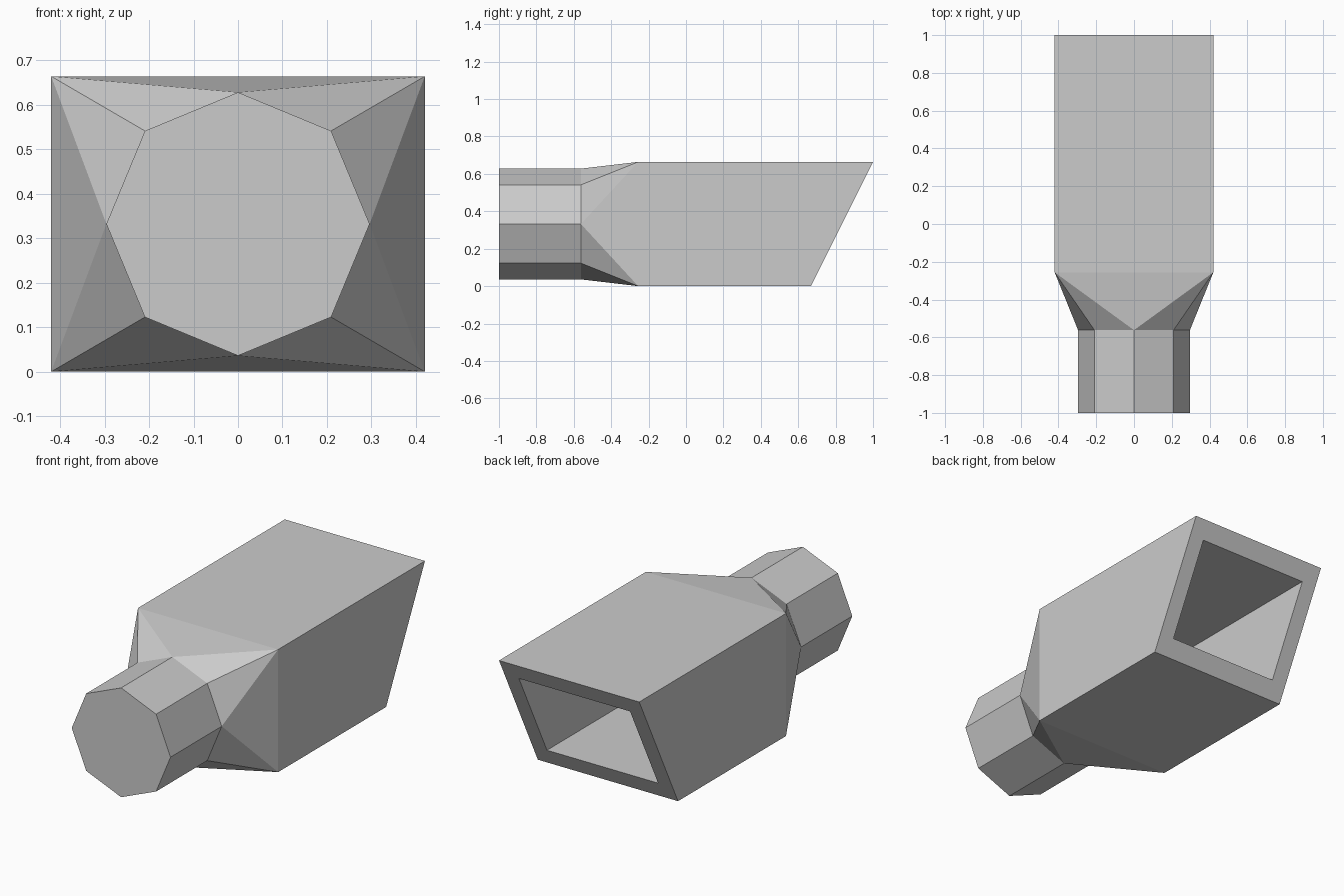
import bpy, bmesh
from math import sin, cos, pi

if "Cube" in bpy.data.objects:
    bpy.data.objects.remove(bpy.data.objects["Cube"], do_unlink=True)

HALF_W, HEIGHT = 0.42, 0.664
MID_Z = HEIGHT / 2
RADIUS = 0.296

grey = bpy.data.materials.new("plain_grey")
grey.use_nodes = True
colour = (0.6, 0.6, 0.6, 1)
grey.diffuse_color = colour
grey.node_tree.nodes["Principled BSDF"].inputs["Base Color"].default_value = colour

bm = bmesh.new()


def octagon(y):
    return [bm.verts.new((RADIUS * cos(i * pi / 4), y, MID_Z + RADIUS * sin(i * pi / 4)))
            for i in range(8)]


def rectangle(half_w, half_h, y_at):
    """Four corners; y_at gives the depth for a height, so ends can slant."""
    signs = [(1, 1), (-1, 1), (-1, -1), (1, -1)]
    return [bm.verts.new((sx * half_w, y_at(MID_Z + sz * half_h), MID_Z + sz * half_h))
            for sx, sz in signs]


def bridge(a, b):
    n = len(a)
    for i in range(n):
        j = (i + 1) % n
        bm.faces.new((a[i], a[j], b[j], b[i]))


def slant(z):
    return 1 - (HEIGHT - z) * 0.5


# Octagonal spigot with a closed front
spigot_front, spigot_back = octagon(-1), octagon(-0.562)
bm.faces.new(spigot_front)
bridge(spigot_front, spigot_back)

# Faceted transition from the octagon to the rectangular housing
box_front = rectangle(HALF_W, MID_Z, lambda z: -0.256)
for k, corner in enumerate(box_front):
    first, diagonal, last = [spigot_back[(2 * k + s) % 8] for s in range(3)]
    bm.faces.new((corner, first, diagonal))
    bm.faces.new((corner, diagonal, last))
    bm.faces.new((corner, last, box_front[(k + 1) % 4]))

# Housing, slanted rim and deep hollow
box_back = rectangle(HALF_W, MID_Z, slant)
rim = rectangle(0.333, 0.24, slant)
hollow_end = rectangle(0.333, 0.24, lambda z: -0.2)
bridge(box_front, box_back)
bridge(box_back, rim)
bridge(rim, hollow_end)
bm.faces.new(hollow_end)

bmesh.ops.recalc_face_normals(bm, faces=bm.faces[:])
mesh = bpy.data.meshes.new("hollow_nozzle")
bm.to_mesh(mesh)
bm.free()
mesh.materials.append(grey)
nozzle = bpy.data.objects.new("hollow_nozzle", mesh)
bpy.context.collection.objects.link(nozzle)
